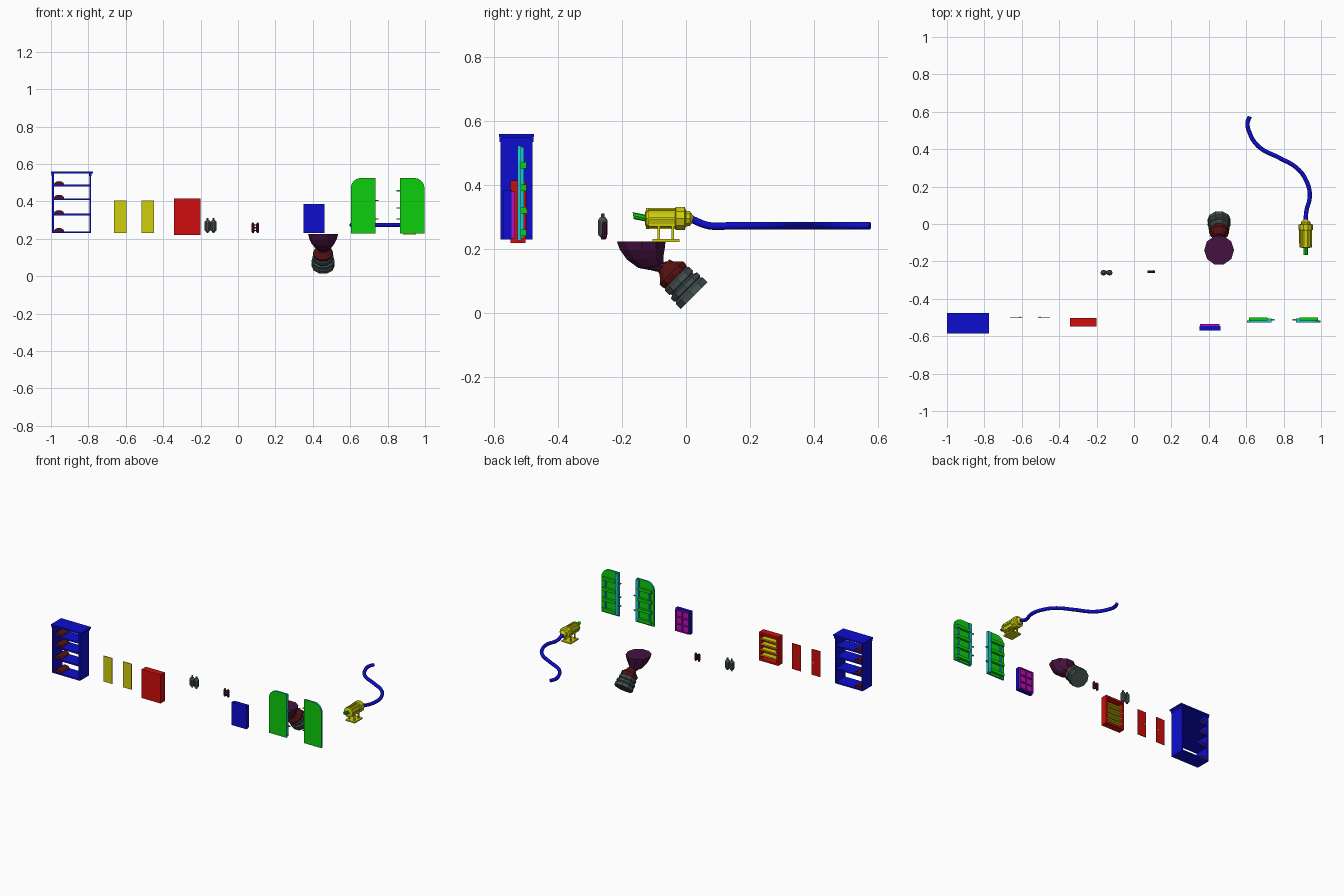
import bpy, bmesh
from math import sin, cos, pi, radians
from mathutils import Vector

old = bpy.data.objects.get("Cube")
if old:
    bpy.data.objects.remove(old)


def material(name, rgb):
    m = bpy.data.materials.new(name)
    m.use_nodes = True
    m.diffuse_color = (*rgb, 1)
    m.node_tree.nodes["Principled BSDF"].inputs["Base Color"].default_value = (*rgb, 1)
    return m


LO, HI = 0.004, 0.62
BLUE = material("blue", (LO, LO, HI))
RED = material("red", (HI, LO, LO))
YELLOW = material("yellow", (HI, HI, LO))
GREEN = material("green", (LO, HI, LO))
CYAN = material("cyan", (0.01, 0.55, HI))
MAGENTA = material("magenta", (0.5, LO, 0.5))
PLUM = material("dark plum", (0.06, 0.006, 0.05))
MAROON = material("maroon", (0.09, 0.006, 0.006))
GREY = material("slate grey", (0.06, 0.085, 0.085))


def finish(name, bm, *mats):
    bmesh.ops.recalc_face_normals(bm, faces=bm.faces)
    me = bpy.data.meshes.new(name)
    bm.to_mesh(me)
    bm.free()
    for m in mats:
        me.materials.append(m)
    ob = bpy.data.objects.new(name, me)
    bpy.context.collection.objects.link(ob)
    return ob


def box(name, x, y, z, *mats):
    """Box from (low, high) pairs."""
    bm = bmesh.new()
    bmesh.ops.create_cube(bm, size=1)
    for v in bm.verts:
        v.co = [(p[0] + p[1]) / 2 + c * (p[1] - p[0]) for p, c in zip((x, y, z), v.co)]
    return finish(name, bm, *mats)


def loft(name, x, rings, mat, sides=10):
    """Round body through rings of (y, z, radius, tilt in degrees)."""
    bm = bmesh.new()
    loops = []
    for y, z, r, tilt in rings:
        up = Vector((0, cos(radians(tilt)), sin(radians(tilt))))
        loops.append([bm.verts.new(Vector((x, y, z)) + r * (
            cos(2 * pi * i / sides) * Vector((1, 0, 0)) + sin(2 * pi * i / sides) * up))
            for i in range(sides)])
    for a, b in zip(loops, loops[1:]):
        for i in range(sides):
            j = (i + 1) % sides
            bm.faces.new((a[i], a[j], b[j], b[i]))
    bm.faces.new(loops[0])
    bm.faces.new(loops[-1])
    return finish(name, bm, mat)


def prism(name, outline, y0, y1, *mats):
    """Extrude an x-z outline along y."""
    bm = bmesh.new()
    face = bm.faces.new([bm.verts.new((x, y0, z)) for x, z in outline])
    out = bmesh.ops.extrude_face_region(bm, geom=[face])["geom"]
    bmesh.ops.translate(bm, vec=(0, y1 - y0, 0),
                        verts=[g for g in out if isinstance(g, bmesh.types.BMVert)])
    return finish(name, bm, *mats)


# Tall open shelf unit
for side, x in (("right", -0.995), ("left", -0.795)):
    box("shelf_unit_side_" + side, (x, x + 0.01), (-0.58, -0.48), (0.23, 0.55), BLUE)
    box("shelf_unit_bracket_" + side, (x - 0.002, x + 0.012), (-0.583, -0.477), (0.535, 0.548), BLUE)
box("shelf_unit_cap", (-1, -0.775), (-0.585, -0.475), (0.55, 0.56), BLUE)
for i, z in enumerate((0.235, 0.33, 0.412, 0.485)):
    box(f"shelf_{i}", (-0.99, -0.79), (-0.58, -0.48), (z - 0.005, z + 0.004), BLUE)
    dome = [(-0.957 + 0.028 * cos(pi * k / 6), z + 0.004 + 0.019 * sin(pi * k / 6)) for k in range(7)]
    prism(f"shelf_bundle_{i}", dome, -0.575, -0.485, MAROON)

# Thin doors: yellow inside, red outside, small knob
for i, x in enumerate((-0.63, -0.483)):
    d = box(f"thin_door_{i}", (x - 0.033, x + 0.033), (-0.503, -0.499), (0.23, 0.405), RED, YELLOW)
    for p in d.data.polygons:
        p.material_index = int(p.normal.y < -0.5)
    kx = x + (0.02 if i == 0 else -0.02)
    box(f"thin_door_knob_{i}", (kx - 0.003, kx + 0.003), (-0.499, -0.495), (0.31, 0.325), YELLOW)

# Red cupboard, open at the back, with yellow shelves
CUP_Y = (-0.548, -0.502)
box("cupboard_panel", (-0.343, -0.2), (-0.548, -0.54), (0.22, 0.415), RED)
for side, x in (("right", -0.343), ("left", -0.212)):
    box("cupboard_side_" + side, (x, x + 0.012), CUP_Y, (0.22, 0.415), RED)
for side, z in (("bottom", 0.22), ("top", 0.402)):
    box("cupboard_" + side, (-0.343, -0.2), CUP_Y, (z, z + 0.013), RED)
for i in range(4):
    z = 0.258 + 0.037 * i
    box(f"cupboard_shelf_{i}", (-0.331, -0.212), (-0.54, -0.506), (z - 0.005, z + 0.004), YELLOW)

# Twin tanks joined by bands
for i, x in enumerate((-0.163, -0.131)):
    loft(f"tank_{i}", x, [(-0.26, z, r, 0) for z, r in (
        (0.23, 0.005), (0.237, 0.006), (0.24, 0.011), (0.247, 0.016), (0.29, 0.016),
        (0.298, 0.011), (0.301, 0.006), (0.312, 0.005))], GREY)
for z in (0.257, 0.281):
    box("tank_band", (-0.177, -0.117), (-0.268, -0.252), (z - 0.003, z + 0.003), GREY)

# Small twin canister
for i, x in enumerate((0.08, 0.105)):
    loft(f"canister_{i}", x, [(-0.255, z, r, 0) for z, r in (
        (0.231, 0.004), (0.238, 0.008), (0.278, 0.008), (0.286, 0.004))], PLUM, 8)
for z in (0.245, 0.259, 0.273):
    box("canister_strap", (0.073, 0.112), (-0.261, -0.249), (z - 0.003, z + 0.003), MAROON)

# Small blue cupboard with magenta compartments at the back
box("small_cupboard_body", (0.35, 0.462), (-0.57, -0.545), (0.23, 0.385), BLUE)
box("compartment_back", (0.354, 0.458), (-0.545, -0.543), (0.234, 0.381), MAGENTA)
for i in range(3):
    x = 0.354 + 0.049 * i
    box(f"compartment_upright_{i}", (x, x + 0.006), (-0.543, -0.534), (0.234, 0.381), MAGENTA)
for i in range(4):
    z = 0.234 + 0.047 * i
    box(f"compartment_shelf_{i}", (0.354, 0.458), (-0.543, -0.534), (z, z + 0.006), MAGENTA)

# Pair of mirrored doors with one rounded outer corner each
for side, s, latches in (("right", -1, (0.405, 0.305)), ("left", 1, (0.457, 0.365, 0.305))):
    def span(a, b):
        return tuple(sorted((0.8 + s * a, 0.8 + s * b)))
    arc = [(0.142 + 0.055 * cos(k * pi / 12), 0.47 + 0.055 * sin(k * pi / 12)) for k in range(7)]
    outline = [(0.8 + s * a, z) for a, z in [(0.066, 0.228), (0.197, 0.228)] + arc + [(0.066, 0.525)]]
    d = prism("door_" + side, outline, -0.527, -0.515, CYAN, GREEN)
    for p in d.data.polygons:
        p.material_index = int(abs(p.normal.y) > 0.5)
    for a, b, top in ((0.066, 0.088, 0.52), (0.16, 0.172, 0.47)):
        box("door_rail_" + side, span(a, b), (-0.515, -0.506), (0.235, top), CYAN)
    for z in (0.25, 0.32, 0.39, 0.46):
        box("door_rib_" + side, span(0.085, 0.185), (-0.515, -0.499), (z - 0.008, z + 0.012), GREEN)
    for z in latches:
        box("door_latch_" + side, span(0.048, 0.07), (-0.516, -0.508), (z - 0.003, z + 0.003), GREEN)

# Tilted pedestal: bowl, neck and ridged foot
loft("bowl", 0.455, [(-0.14, 0.225, 0.08, 0), (-0.137, 0.2, 0.074, 0), (-0.128, 0.172, 0.06, 4),
                     (-0.11, 0.15, 0.042, 12), (-0.088, 0.148, 0.028, 30),
                     (-0.066, 0.145, 0.025, 45)], PLUM)


def along(d):
    return -0.07 + d * 0.707, 0.15 - d * 0.707


loft("neck", 0.455, [(*along(d), r, 45) for d, r in (
    (0, 0.027), (0.012, 0.031), (0.028, 0.046), (0.034, 0.054), (0.045, 0.054), (0.056, 0.05))], MAROON)
loft("foot", 0.455, [(*along(d), r, 45) for d, r in (
    (0.054, 0.05), (0.06, 0.056), (0.078, 0.056), (0.081, 0.05), (0.086, 0.05), (0.089, 0.061),
    (0.103, 0.061), (0.107, 0.056), (0.113, 0.062), (0.134, 0.062))], GREY)

# Mounted nozzle
NX, NZ = 0.918, 0.296
loft("nozzle_body", NX, [(y, NZ, r, 90) for y, r in (
    (-0.128, 0.02), (-0.125, 0.029), (-0.035, 0.029), (-0.032, 0.038), (-0.004, 0.038),
    (0, 0.026), (0.012, 0.024), (0.024, 0.008))], YELLOW)
loft("nozzle_front_ring", NX, [(y, NZ, 0.034, 90) for y in (-0.125, -0.115)], YELLOW)
for i in range(8):
    a = pi * i / 4
    x, z = NX + 0.029 * cos(a), NZ + 0.029 * sin(a)
    box(f"nozzle_rib_{i}", (x - 0.004, x + 0.004), (-0.12, -0.03), (z - 0.004, z + 0.004), YELLOW)
loft("nozzle_barrel", NX, [(-0.165, 0.305, 0.011, 100), (-0.12, 0.296, 0.011, 100)], GREEN, 8)
box("nozzle_base", (NX - 0.035, NX + 0.035), (-0.105, -0.02), (0.223, 0.232), YELLOW)
for y in (-0.085, -0.042):
    for x in (NX - 0.02, NX + 0.02):
        box("nozzle_leg", (x - 0.004, x + 0.004), (y - 0.004, y + 0.004), (0.23, 0.285), YELLOW)

# Hose
curve = bpy.data.curves.new("hose", "CURVE")
curve.dimensions = "3D"
curve.bevel_depth = 0.0115
curve.bevel_resolution = 2
curve.resolution_u = 5
curve.use_fill_caps = True
curve.materials.append(BLUE)
path = [(0.917, 0.015, 0.295), (0.922, 0.07, 0.274), (0.94, 0.15, 0.274), (0.922, 0.23, 0.274),
        (0.87, 0.3, 0.274), (0.78, 0.352, 0.274), (0.665, 0.415, 0.274), (0.617, 0.49, 0.274),
        (0.607, 0.54, 0.274), (0.619, 0.575, 0.274)]
spline = curve.splines.new("BEZIER")
spline.bezier_points.add(len(path) - 1)
for p, co in zip(spline.bezier_points, path):
    p.co = co
    p.handle_left_type = p.handle_right_type = "AUTO"
hose = bpy.data.objects.new("hose", curve)
bpy.context.collection.objects.link(hose)
